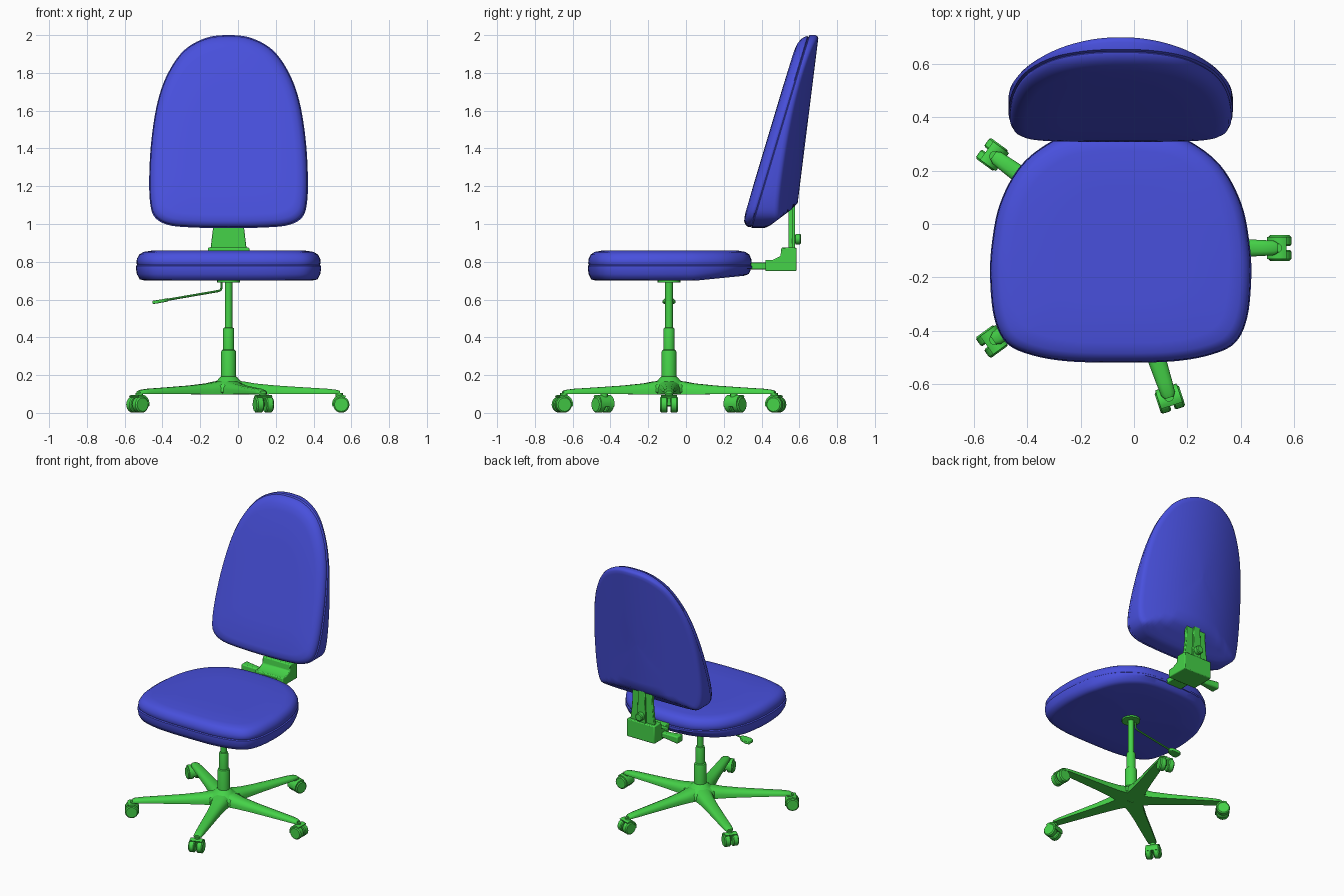
import bpy, bmesh, math
from mathutils import Vector, Matrix

if "Cube" in bpy.data.objects:
    bpy.data.objects.remove(bpy.data.objects["Cube"])

CX, CY = -0.05, -0.09          # column axis
TAU = 2 * math.pi


def material(name, rgb):
    m = bpy.data.materials.new(name)
    m.use_nodes = True
    m.diffuse_color = (*rgb, 1)
    m.node_tree.nodes["Principled BSDF"].inputs["Base Color"].default_value = (*rgb, 1)
    return m


BLUE = material("blue_fabric", (0.065, 0.08, 0.72))
GREEN = material("green_plastic", (0.06, 0.65, 0.065))


def finish(obj, mat, angle=35, bevel=0):
    """Assign colour, optional bevel, and shade."""
    obj.data.materials.append(mat)
    if bevel:
        b = obj.modifiers.new("soft_edges", "BEVEL")
        b.width, b.segments, b.limit_method = bevel, 2, "ANGLE"
    bpy.ops.object.select_all(action="DESELECT")
    obj.select_set(True)
    bpy.context.view_layer.objects.active = obj
    bpy.ops.object.shade_smooth_by_angle(angle=math.radians(angle))
    return obj


def loft(name, rings, mat, angle=35, bevel=0, matrix=None):
    """Skin a list of equal closed rings and cap both ends."""
    bm = bmesh.new()
    rows = [[bm.verts.new(p) for p in ring] for ring in rings]
    n = len(rows[0])
    for a, b in zip(rows, rows[1:]):
        for i in range(n):
            j = (i + 1) % n
            bm.faces.new((a[i], a[j], b[j], b[i]))
    bm.faces.new(rows[0][::-1])
    bm.faces.new(rows[-1])
    bmesh.ops.recalc_face_normals(bm, faces=bm.faces)
    if matrix:
        bm.transform(matrix)
    mesh = bpy.data.meshes.new(name)
    bm.to_mesh(mesh)
    bm.free()
    obj = bpy.data.objects.new(name, mesh)
    bpy.context.collection.objects.link(obj)
    return finish(obj, mat, angle, bevel)


def lathe(name, profile, mat, matrix, sides=24, angle=35):
    rings = [[(r * math.cos(TAU * i / sides), r * math.sin(TAU * i / sides), z)
              for i in range(sides)] for r, z in profile]
    return loft(name, rings, mat, angle, matrix=matrix)


def outline(half, steps=5):
    """Smooth half outline through the points, mirrored to a closed loop."""
    pts = [Vector(p) for p in half]
    flip = lambda p: Vector((-p.x, p.y))
    ext = [flip(pts[1])] + pts + [flip(pts[-2])]
    side = []
    for a, b, c, d in zip(ext, ext[1:], ext[2:], ext[3:]):
        for k in range(steps):
            t = k / steps
            side.append(0.5 * (2 * b + (c - a) * t + (2 * a - 5 * b + 4 * c - d) * t * t
                               + (3 * b - a - 3 * c + d) * t ** 3))
    side.append(pts[-1])
    return side + [flip(p) for p in side[-2:0:-1]]


# Seat cushion: stacked outlines with a seam groove
seat_line = outline([(0, -.52), (.2, -.515), (.34, -.49), (.43, -.445), (.475, -.35),
                     (.49, -.2), (.483, -.07), (.455, .07), (.39, .2), (.3, .285),
                     (.19, .335), (0, .35)])
seat_rings = []
for s, z in [(.02, .7), (.6, .7), (.9, .7), (.96, .707), (.99, .735), (1, .765), (1, .778),
             (.986, .783), (.995, .792), (.99, .815), (.965, .838), (.92, .852),
             (.83, .859), (.5, .861), (.02, .861)]:
    ring = []
    for p in seat_line:
        y = -.08 + (p.y + .08) * s
        lift = .1 * max(0, y - .05) if z < .75 else 0
        ring.append((CX + p.x * s, y, z + lift))
    seat_rings.append(ring)
loft("seat", seat_rings, BLUE, 50)

# Backrest: leaning flat cushion in front, curved shell behind
back_line = outline([(0, .978), (.2, .982), (.32, .995), (.39, 1.035), (.415, 1.11),
                     (.42, 1.25), (.408, 1.45), (.375, 1.65), (.32, 1.8), (.235, 1.92),
                     (.12, 1.985), (0, 2.0)])


def lean(z):
    return .295 + .3 * (z - 1)


def shell_depth(x, z):
    wall = .59 + .125 * (z - 1.1) - .6 * x * x
    return max(lean(z) + .07, min(wall, .43 + 1.33 * (z - .98)))


back_rings = []
for s, off in [(.02, 0), (.5, 0), (.85, .002), (.92, .008), (.965, .022), (.988, .04),
               (.99, .05), (.98, .055), (1, .06)]:
    back_rings.append([(CX + p.x * s, lean(1.45 + (p.y - 1.45) * s) + off,
                        1.45 + (p.y - 1.45) * s) for p in back_line])
for s, inset in [(1, .02), (.992, .007), (.97, 0), (.93, 0), (.87, 0), (.8, 0), (.72, 0),
                 (.6, 0), (.45, 0), (.25, 0), (.02, 0)]:
    ring = []
    for p in back_line:
        x, z = p.x * s, 1.45 + (p.y - 1.45) * s
        ring.append((CX + x, shell_depth(x, z) - inset, z))
    back_rings.append(ring)
loft("backrest", back_rings, BLUE, 50)

# Back support: arm, bracket, upright plate, rib, knob and handle


def box_rings(x0, x1, y0, y1):
    return [(x0, y0), (x1, y0), (x1, y1), (x0, y1)]


def tapered(name, levels, y0, y1, bevel=.004):
    loft(name, [[(x, y, z) for x, y in box_rings(CX - h, CX + h, y0, y1)]
                for z, h in levels], GREEN, 30, bevel)


tapered("support_arm", [(.76, .06), (.795, .06)], .25, .44)
tapered("support_plate", [(.83, .1), (.98, .082), (1.16, .075)], .543, .565)
tapered("support_rib", [(.86, .035), (1.12, .025)], .56, .577)
bracket = [(.42, .75), (.585, .75), (.585, .875), (.505, .875), (.5, .83), (.46, .81), (.42, .81)]
loft("support_bracket", [[(CX + x, y, z) for y, z in bracket] for x in (-.11, .11)],
     GREEN, 30, .006)
lathe("support_knob", [(.012, 0), (.012, .015), (.028, .017), (.028, .042), (.022, .047)], GREEN,
      Matrix.Translation((CX, .562, .92)) @ Matrix.Rotation(-math.pi / 2, 4, "X"), 16)
loft("support_handle", [[(x, .48 + w * a, .782 + h * b) for a, b in box_rings(-1, 1, -1, 1)]
                        for x, w, h in [(-.14, .02, .018), (-.2, .022, .02), (-.29, .032, .026)]],
     GREEN, 30, .008)

# Gas column, mounting plate and hub
axis = Matrix.Translation((CX, CY, 0))
lathe("column", [(.04, .12), (.04, .32), (.037, .33), (.03, .335), (.03, .44), (.027, .45),
                 (.02, .452), (.02, .7)], GREEN, axis)
lathe("mounting_plate", [(.06, .69), (.06, .71)], GREEN, axis)
lathe("hub", [(.09, .1), (.11, .11), (.105, .145), (.08, .16), (.06, .172), (.045, .19),
              (.04, .192)], GREEN, axis, 30, 60)

# Five legs with twin-wheel casters
ARCH = [(-1, 0), (-1, .45), (-.8, .8), (-.4, .98), (.4, .98), (.8, .8), (1, .45), (1, 0)]
STATIONS = [(.02, .065, .098, .172), (.08, .06, .098, .168), (.14, .05, .098, .157),
            (.25, .042, .099, .146), (.4, .036, .1, .136), (.53, .03, .1, .128),
            (.575, .027, .1, .122), (.59, .018, .102, .116)]
WHEEL = [(.025, -.02), (.038, -.02), (.043, -.014), (.043, .014), (.036, .021), (.02, .021)]
for k in range(5):
    turn = axis @ Matrix.Rotation(TAU * k / 5, 4, "Z")
    loft(f"leg_{k + 1}", [[(r, w * u, lo + (hi - lo) * v) for u, v in ARCH]
                          for r, w, lo, hi in STATIONS], GREEN, 50, matrix=turn)
    sideways = Matrix.Rotation(math.pi / 2, 4, "X")
    for side in (-1, 1):
        spin = turn @ Matrix.Translation((.597, side * .027, .044)) @ sideways
        if side > 0:
            spin = spin @ Matrix.Rotation(math.pi, 4, "X")
        lathe(f"caster_wheel_{k + 1}_{'left' if side > 0 else 'right'}", WHEEL, GREEN, spin, 20)
    # hood wrapping the inner upper half of the wheels
    arc = [math.radians(60 + 15 * i) for i in range(10)]
    hood = [(.597 + .049 * math.cos(a), .047 + .049 * math.sin(a)) for a in arc]
    hood += [(.597 + .03 * math.cos(a), .047 + .03 * math.sin(a)) for a in reversed(arc)]
    loft(f"caster_hood_{k + 1}", [[(x, y, z) for x, z in hood] for y in (-.042, .042)],
         GREEN, 35, matrix=turn)
    lathe(f"caster_pin_{k + 1}", [(.02, .04), (.02, .105)], GREEN,
          turn @ Matrix.Translation((.585, 0, 0)), 12)

# Height lever: bent rod and flat paddle
curve = bpy.data.curves.new("height_lever", "CURVE")
curve.dimensions, curve.bevel_depth, curve.bevel_resolution = "3D", .006, 2
path = [(-.088, .7), (-.088, .66), (-.092, .65), (-.105, .645), (-.39, .596)]
spline = curve.splines.new("POLY")
spline.points.add(len(path) - 1)
for pt, (x, z) in zip(spline.points, path):
    pt.co = (x, CY, z, 1)
lever = bpy.data.objects.new("height_lever", curve)
bpy.context.collection.objects.link(lever)
bpy.ops.object.select_all(action="DESELECT")
lever.select_set(True)
bpy.context.view_layer.objects.active = lever
bpy.ops.object.convert(target="MESH")
finish(bpy.context.object, GREEN)
loft("lever_paddle", [[(x, CY + w * a, z + .009 * b) for a, b in box_rings(-1, 1, -1, 1)]
                      for x, w, z in [(-.37, .012, .599), (-.39, .028, .595),
                                      (-.43, .034, .588), (-.452, .024, .585)]],
     GREEN, 30, .004)
